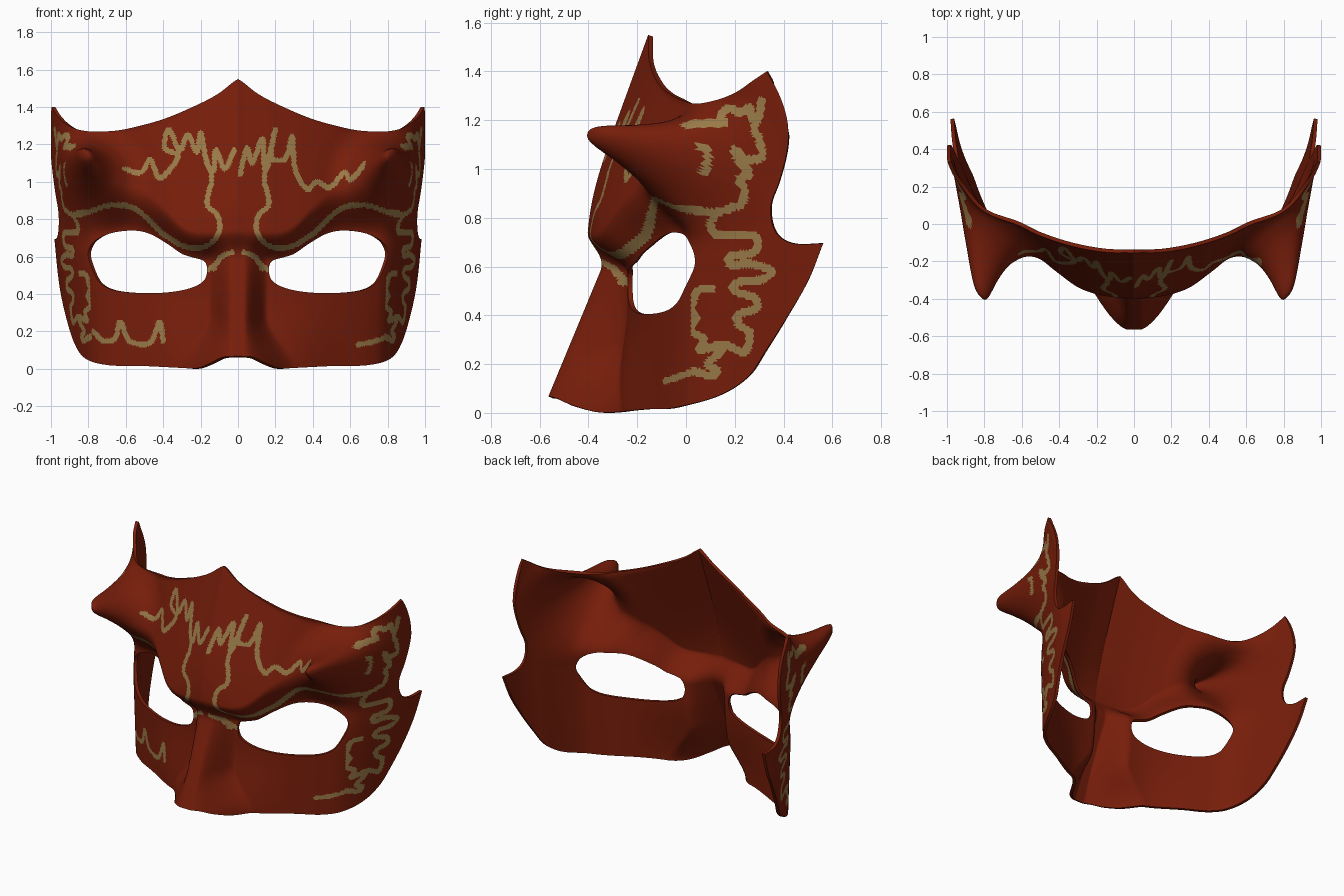
import bpy, bmesh, math
from mathutils import Vector, kdtree
from mathutils.geometry import delaunay_2d_cdt

if "Cube" in bpy.data.objects:
    bpy.data.objects.remove(bpy.data.objects["Cube"])

STEP = 0.0105


def material(name, rgb):
    m = bpy.data.materials.new(name)
    m.diffuse_color = (*rgb, 1)
    m.use_nodes = True
    m.node_tree.nodes["Principled BSDF"].inputs["Base Color"].default_value = m.diffuse_color
    return m


def smooth(a, b, t):
    t = max(0, min(1, (t - a) / (b - a)))
    return t * t * (3 - 2 * t)


def curve(pts, t):
    """Smooth curve through (t, value) pairs."""
    n = len(pts)
    t = max(pts[0][0], min(pts[-1][0], t))
    i = 0
    while i < n - 2 and t > pts[i + 1][0]:
        i += 1

    def slope(k):
        a, b = pts[max(k - 1, 0)], pts[min(k + 1, n - 1)]
        return (b[1] - a[1]) / (b[0] - a[0])
    (t0, p0), (t1, p1) = pts[i], pts[i + 1]
    w, s = t1 - t0, (t - t0) / (t1 - t0)
    return ((2*s**3 - 3*s*s + 1) * p0 + (s**3 - 2*s*s + s) * w * slope(i)
            + (3*s*s - 2*s**3) * p1 + (s**3 - s*s) * w * slope(i + 1))


def path(pts, step, closed=False):
    """Evenly sampled smooth path through 2D points (end point left out)."""
    if closed:
        pts = pts[-2:] + pts + pts[:3]
    d = [0]
    for a, b in zip(pts, pts[1:]):
        d.append(d[-1] + math.dist(a, b))
    lo, hi = (d[2], d[-3]) if closed else (0, d[-1])
    n = max(2, round((hi - lo) / step))
    xs, zs = [(k, p[0]) for k, p in zip(d, pts)], [(k, p[1]) for k, p in zip(d, pts)]
    return [(curve(xs, lo + (hi - lo) * i / n), curve(zs, lo + (hi - lo) * i / n)) for i in range(n)]


def side(pts):
    """Side-view (y, z) points to unrolled (u, z) points."""
    return [(0.8 + 1.1 * (y - 0.1), z) for y, z in pts]


# Wrapped face shape: u runs from the nose line round to the temple
BASE_X = [(0, 0), (.2, .2), (.4, .4), (.6, .6), (.8, .8), (.932, .9), (1.13, .965), (1.35, .985)]
BASE_Y = [(0, -.155), (.2, -.145), (.4, -.1), (.6, -.02), (.8, .1), (.932, .22), (1.13, .4), (1.35, .6)]
BROW = [(0, .58), (.2, .575), (.3, .6), (.4, .66), (.55, .715), (.7, .71), (1.4, .7)]
HORN = [(0, 1), (.015, .995), (.03, .97), (.045, .9), (.06, .8), (.08, .655), (.12, .42), (.16, .25), (.22, .09), (.3, 0), (.4, 0)]


def surface(u, z):
    x, y = curve(BASE_X, u), curve(BASE_Y, u)
    # cheek and nose
    lift = .085 * smooth(.48, .78, z) * smooth(.2, .5, u) * (1 - .7 * smooth(.6, .85, u))
    low = -.09 + lift - .05 * (1 - smooth(0, .45, z)) * (1 - smooth(.25, .6, u))
    low = y + low * (1 - smooth(.75, 1.0, u))
    ridge = -.335 - .415 * (.62 - z)
    width = .16 + .15 * (1 - smooth(0, .28, z))
    low += (ridge - low) * (1 - smooth(.03, width, u))
    # sloping forehead ending in the brow
    drop = max(0, 1.55 - .75 * u + .45 * u * u - z)
    drop = .7 * math.tanh((drop / .7) ** 3) ** (1 / 3) if drop else 0
    high = y - .365 * drop * (1 - smooth(.6, .95, u))
    start = curve(BROW, u)
    y = low + (high - low) * smooth(start, start + .16 + .1 * smooth(.25, .55, u), z)
    # temples lean outward towards the top
    x = min(1, x + .05 * smooth(.6, 1.0, u) * (z - .7) / .7)
    # horn
    h = curve(HORN, math.hypot(u - .8, z - 1.015))
    return x + .012 * h, y - .455 * h, z + .13 * h


# Outline of one half, and the eye opening, in (u, z)
parts = [
    [(0, 1.55), (.03, 1.53), (.1, 1.475), (.2, 1.42), (.4, 1.335), (.6, 1.283), (.75, 1.263), (.83, 1.275), (.92, 1.32), (1.053, 1.4)],
    side([(.33, 1.4), (.38, 1.31), (.415, 1.2), (.415, 1.1), (.38, .95), (.345, .85), (.35, .78), (.385, .72), (.45, .693), (.562, .695)]),
    side([(.562, .695), (.5, .54), (.4, .37), (.33, .26), (.25, .14), (.15, .055)]) +
    [(.7, .02), (.5, .015), (.3, .005), (.22, .003), (.15, .03), (.08, .063), (0, .068)],
    [(0, .068), (0, .8), (0, 1.55)],
]
outline = [p for part in parts for p in path(part, STEP)]
eye = path([(.165, .53), (.18, .575), (.25, .598), (.3, .615), (.38, .67), (.48, .725), (.57, .74), (.68, .725),
            (.77, .68), (.805, .62), (.79, .55), (.74, .46), (.66, .42), (.5, .405), (.35, .412), (.24, .437), (.18, .475)], STEP, True)


def inside(p, poly):
    x, z = p
    hit = False
    for (x0, z0), (x1, z1) in zip(poly, poly[1:] + poly[:1]):
        if (z0 > z) != (z1 > z) and x < x0 + (z - z0) * (x1 - x0) / (z1 - z0):
            hit = not hit
    return hit


def tree(pts):
    t = kdtree.KDTree(len(pts))
    for i, p in enumerate(pts):
        t.insert((p[0], p[1], 0), i)
    t.balance()
    return t


# Fill the outline with a fine triangle grid
rim = outline + eye
near_rim = tree(rim)
n1, n2 = len(outline), len(eye)
edges = [(i, (i + 1) % n1) for i in range(n1)] + [(n1 + i, n1 + (i + 1) % n2) for i in range(n2)]
pts = list(rim)
for j in range(int(1.56 / STEP)):
    for i in range(int(1.33 / STEP)):
        p = ((i + .5 * (j % 2)) * STEP, j * STEP)
        if near_rim.find((*p, 0))[2] > .6 * STEP:
            pts.append(p)
verts, _, tris = delaunay_2d_cdt([Vector(p) for p in pts], edges, [], 0, 1e-6)[:3]
flat = []
for t in tris:
    m = sum((verts[i] for i in t), Vector((0, 0))) / 3
    if inside(m, outline) and not inside(m, eye):
        flat.append((list(t), m))
shape = [surface(*v) for v in verts]

# Painted gold lines: side ones in (y, z), front ones in (x, z)
side_lines = [
    [(.31, 1.28), (.3, 1.22), (.28, 1.17), (.3, 1.12), (.31, 1.05), (.25, 1.04), (.2, 1.08), (.22, 1.03), (.26, .98), (.22, .96),
     (.24, .91), (.23, .86), (.18, .84), (.12, .82), (.05, .83), (-.02, .835), (-.11, .86), (-.17, .82)],
    [(.12, .82), (.1, .77), (.13, .73), (.2, .73), (.29, .72), (.28, .66), (.18, .64), (.18, .61), (.27, .61), (.35, .58),
     (.32, .55), (.2, .53), (.2, .5), (.28, .47), (.29, .43), (.21, .4), (.22, .36), (.26, .33), (.24, .25), (.16, .28),
     (.06, .26), (.07, .3), (.02, .34), (.04, .39), (.02, .42), (.05, .5), (.11, .51)],
    [(.27, 1.21), (.26, 1.25), (.22, 1.23), (.18, 1.25), (.14, 1.22), (.16, 1.19), (.09, 1.19), (-.01, 1.17), (-.005, 1.11),
     (.08, 1.08), (.09, 1.04), (.07, .98)],
    [(-.05, .135), (.03, .17), (.1, .15), (.13, .17), (.09, .2), (.14, .25), (.16, .28)],
]
front_lines = [
    [(.17, 1.12), (.14, 1.02), (.165, .88), (.11, .82), (.1, .74), (.16, .66), (.27, .65), (.385, .71), (.55, .855), (.68, .875), (.82, .83)],
    [(.03, .625), (.09, .6), (.12, .56), (.16, .53)], [(.07, .61), (.11, .575), (.13, .53)],
]
right = [
    [(.01, 1.04), (.05, 1.18), (.075, 1.1), (.13, 1.23), (.145, 1.07), (.2, 1.28), (.18, 1.13), (.25, 1.12), (.29, 1.24),
     (.305, 1.07), (.37, .96), (.42, 1.0), (.49, .97), (.57, 1.05), (.6, 1.01), (.68, 1.1)],
    [(.64, .13), (.72, .145), (.8, .17)],
]
left = [
    [(.02, 1.17), (.07, 1.07), (.12, 1.17), (.13, 1.06), (.165, 1.1), (.2, 1.26), (.22, 1.16), (.27, 1.25), (.31, 1.17), (.37, 1.28),
     (.39, 1.18), (.32, 1.14), (.42, 1.02), (.47, 1.12), (.52, 1.05), (.61, 1.07)],
    [(.4, .15), (.42, .25), (.47, .14), (.58, .15), (.63, .25), (.66, .16), (.72, .15), (.78, .2), (.86, .19)],
]
side_paint = tree([p for line in side_lines for p in path(line, .005)])

# Build both halves
bm = bmesh.new()
for sign, extra in ((1, right), (-1, left)):
    front_paint = tree([p for line in front_lines + extra for p in path(line, .005)])
    used = {}
    for t, m in flat:
        for i in t:
            if i not in used:
                x, y, z = shape[i]
                used[i] = bm.verts.new((sign * x, y, z))
        f = bm.faces.new([used[i] for i in (t if sign > 0 else t[::-1])])
        x, y, z = (sum(shape[i][k] for i in t) / 3 for k in range(3))
        gold = side_paint.find((y, z, 0))[2] < .017 if m.x > .8 else front_paint.find((x, z, 0))[2] < .014
        on_horn = math.hypot(m.x - .8, m.y - 1.015) < .13
        f.material_index = 0 if gold and not on_horn else 1
bmesh.ops.remove_doubles(bm, verts=[v for v in bm.verts if abs(v.co.x) < 1e-4], dist=1e-4)
mesh = bpy.data.meshes.new("mask_shell")
bm.to_mesh(mesh)
bm.free()
mask = bpy.data.objects.new("mask_shell", mesh)
bpy.context.collection.objects.link(mask)
red = material("dark_red_leather", (.185, .0125, .003))
for m in (material("antique_gold_paint", (.32, .195, .065)), red, red):
    mesh.materials.append(m)

# Shell thickness: inner face and rim stay plain red
sol = mask.modifiers.new("thickness", 'SOLIDIFY')
sol.thickness, sol.offset = .02, -1
sol.material_offset = sol.material_offset_rim = 1
bpy.context.view_layer.objects.active = mask
mask.select_set(True)
bpy.ops.object.modifier_apply(modifier="thickness")
bpy.ops.object.shade_smooth_by_angle(angle=math.radians(50))
